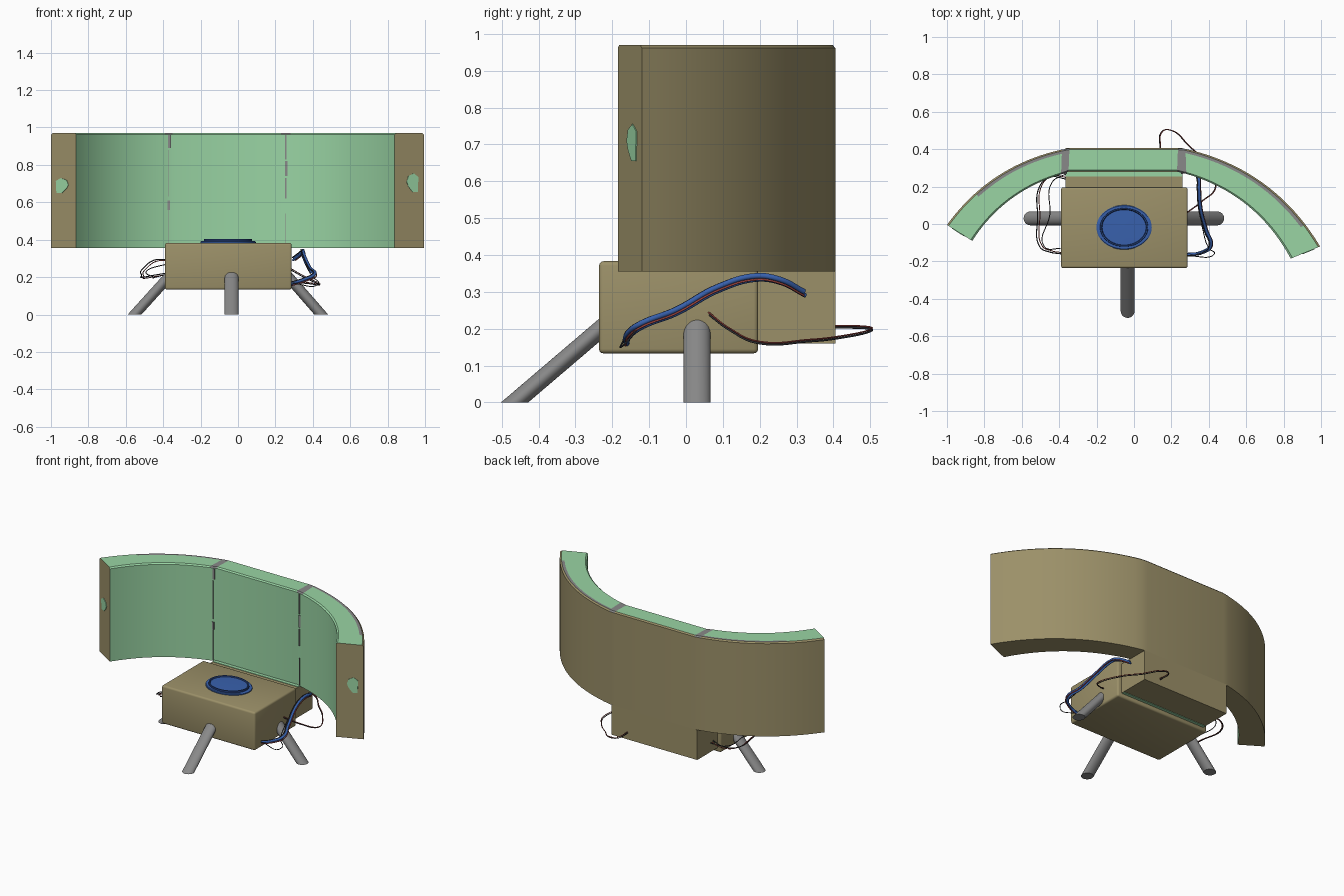
import bpy, bmesh, math
from mathutils import Vector

if "Cube" in bpy.data.objects:
    bpy.data.objects.remove(bpy.data.objects["Cube"])


def mat(name, r, g, b):
    m = bpy.data.materials.new(name)
    m.diffuse_color = (r, g, b, 1)
    m.use_nodes = True
    m.node_tree.nodes["Principled BSDF"].inputs["Base Color"].default_value = m.diffuse_color
    return m


TAN = mat("tan", 0.33, 0.28, 0.14)
GREEN = mat("green", 0.32, 0.66, 0.37)
GREY = mat("grey", 0.25, 0.25, 0.25)
BLUE = mat("blue", 0.04, 0.12, 0.42)
NAVY = mat("navy", 0.015, 0.04, 0.16)
RED = mat("red", 0.35, 0.06, 0.05)
BLACK = mat("black", 0.03, 0.03, 0.035)


def add(name, bm, mats, smooth=True):
    bmesh.ops.recalc_face_normals(bm, faces=bm.faces)
    me = bpy.data.meshes.new(name)
    bm.to_mesh(me)
    bm.free()
    ob = bpy.data.objects.new(name, me)
    bpy.context.collection.objects.link(ob)
    for m in mats:
        me.materials.append(m)
    if smooth:
        bpy.ops.object.select_all(action='DESELECT')
        ob.select_set(True)
        bpy.context.view_layer.objects.active = ob
        bpy.ops.object.shade_smooth_by_angle(angle=math.radians(35))
    return ob


def box(name, x0, x1, y0, y1, z0, z1, m, bevel=0):
    bm = bmesh.new()
    bmesh.ops.create_cube(bm, size=1)
    for v in bm.verts:
        v.co = (x0 + (v.co.x + .5) * (x1 - x0), y0 + (v.co.y + .5) * (y1 - y0),
                z0 + (v.co.z + .5) * (z1 - z0))
    if bevel:
        bmesh.ops.bevel(bm, geom=bm.edges[:], offset=bevel, segments=3, profile=.5, affect='EDGES')
    return add(name, bm, [m])


def bridge(bm, rings, closed=True):
    """Quads between successive rings; yields (face, ring index, segment index)."""
    out = []
    n = len(rings[0])
    for i in range(len(rings) - 1):
        a, b = rings[i], rings[i + 1]
        for j in range(n if closed else n - 1):
            k = (j + 1) % n
            out.append((bm.faces.new((a[j], a[k], b[k], b[j])), i, j))
    return out


def arc(p0, p1, sag, n=20):
    p0, p1 = Vector(p0), Vector(p1)
    d = (p1 - p0).normalized()
    nrm = Vector((-d.y, d.x))
    return [p0.lerp(p1, i / n) + nrm * sag * 4 * (i / n) * (1 - i / n) for i in range(n + 1)]


# curved wall: two bent wings and a flat middle, green inside and on top
N = 20
Z0, Z1 = .355, .97
outer = arc((-1, -.005), (-.385, .398), .07) + arc((-.345, .405), (.235, .405), 0, 1) \
    + arc((.275, .402), (.995, -.12), .095)
inner = arc((-.865, -.09), (-.39, .265), .055) + arc((-.35, .28), (.23, .28), 0, 1) \
    + arc((.28, .268), (.838, -.185), .075)
bm = bmesh.new()
rings = []
for o, i in zip(outer, inner):
    prof = [(0, Z0), (0, Z1 - .008), (.06, Z1), (.83, Z1), (.94, Z1), (1, Z1 - .008), (1, Z0)]
    rings.append([bm.verts.new((*i.lerp(o, t), z)) for t, z in prof])
for f, i, j in bridge(bm, rings):
    joint = i in (N, N + 2)
    worn = j == 3 and (6 <= i < N or N + 2 < i < 2 * N)
    if j in (1, 2, 3, 4) and (joint or worn):
        f.material_index = 2
    elif j < 4:
        f.material_index = 1
bm.faces.new(rings[0])
bm.faces.new(rings[-1])
add("curved_wall", bm, [TAN, GREEN, GREY])

# worn green spots on the wall ends
for name, o, i, us, z0, z1, side in (
        ("left_end_spot", outer[0], inner[0], (.3, .8), .65, .73, -1),
        ("right_end_spot", outer[-1], inner[-1], (.4, .8), .655, .755, 1)):
    d = o - i
    nrm = Vector((-abs(d.y) if side < 0 else d.y, -abs(d.x))).normalized()
    bm = bmesh.new()
    shape = [(.5, 0), (.95, 0), (1, .8), (.6, 1), (.15, .85), (0, .55), (.15, .3)]
    loops = []
    for off in (-.001, .003):
        loops.append([bm.verts.new((*(i + d * (us[0] + (us[1] - us[0]) * u) + nrm * off),
                                    z0 + (z1 - z0) * w)) for u, w in shape])
    bridge(bm, loops)
    bm.faces.new(loops[1])
    add(name, bm, [GREEN], False)

# broken grey seams on the inner wall
for k, (x, za, zb, w) in enumerate(((-.37, .36, .56, .004), (-.37, .56, .61, .012), (-.37, .63, .88, .004),
                                    (-.366, .89, .96, .014), (.255, .36, .54, .004),
                                    (.255, .62, .73, .006), (.257, .74, .82, .014), (.255, .83, .96, .006))):
    box("wall_seam_%d" % k, x - w / 2, x + w / 2, .268, .279, za, zb, GREY)

# support block under the wall, with green gap strips
box("support_block", -.365, .258, .192, .405, .16, Z0 + .001, TAN)
box("gap_strip_top", -.365, .258, .255, .279, Z0, Z0 + .004, GREEN)
box("gap_strip_bottom", -.362, .255, .197, .217, .157, .163, GREEN)

# main box
box("body_box", -.39, .287, -.236, .196, .133, .383, TAN, .012)

# blue oval dial on top
bm = bmesh.new()
S = 48
rings = []
for r, z in ((1, .378), (1, .389), (.97, .392), (.87, .392), (.86, .404), (.82, .404), (.79, .397), (.001, .399)):
    rings.append([bm.verts.new((-.053 + .148 * r * math.cos(2 * math.pi * k / S),
                                -.018 + .119 * r * math.sin(2 * math.pi * k / S), z)) for k in range(S)])
for f, i, j in bridge(bm, rings):
    if i in (3, 5):
        f.material_index = 1
bm.faces.new(rings[-1])
add("top_dial", bm, [BLUE, NAVY])


# slanted legs with flat feet
def leg(name, foot, top, r=.037, n=32):
    bm = bmesh.new()
    loops = [[bm.verts.new((p[0] + r * math.cos(2 * math.pi * k / n),
                            p[1] + r * math.sin(2 * math.pi * k / n), p[2])) for k in range(n)]
             for p in (foot, top)]
    bridge(bm, loops)
    for l in loops:
        bm.faces.new(l)
    add(name, bm, [GREY])


leg("front_leg", (-.034, -.465, 0), (-.034, -.2, .226))
leg("right_leg", (.445, .03, 0), (.24, .03, .235))
leg("left_leg", (-.553, .03, 0), (-.34, .03, .235))


# loose cables
def cable(name, pts, r, m, shift=(0, 0, 0)):
    cu = bpy.data.curves.new(name, 'CURVE')
    cu.dimensions = '3D'
    cu.bevel_depth = r
    cu.bevel_resolution = 2
    cu.use_fill_caps = True
    sp = cu.splines.new('BEZIER')
    sp.bezier_points.add(len(pts) - 1)
    sp.resolution_u = 8
    for b, p in zip(sp.bezier_points, pts):
        b.co = Vector(p) + Vector(shift)
        b.handle_left_type = b.handle_right_type = 'AUTO'
    cu.materials.append(m)
    ob = bpy.data.objects.new(name, cu)
    bpy.context.collection.objects.link(ob)


right = [(.28, -.165, .165), (.36, -.155, .19), (.41, -.12, .215), (.385, -.03, .25),
         (.355, .09, .315), (.348, .19, .343), (.345, .25, .335), (.30, .32, .30)]
cable("right_cable_a", right, .008, BLUE)
cable("right_cable_b", right, .006, BLUE, (-.006, .004, -.01))
cable("right_wire_red", right, .003, RED, (.008, 0, -.01))
cable("right_wire_black", right, .003, BLACK, (-.01, -.004, .004))
cable("right_wire_loose", [(.28, -.17, .17), (.43, -.16, .165), (.4, -.13, .2), (.36, 0, .27)], .0025, BLACK)
left = [(-.385, -.16, .295), (-.45, -.15, .29), (-.505, -.12, .25), (-.515, .04, .21),
        (-.505, .2, .2), (-.45, .25, .21), (-.36, .24, .225)]
cable("left_wire_black", left, .003, BLACK)
cable("left_wire_red", left, .0025, RED, (.012, .006, -.006))
cable("left_wire_inner", [(-.38, -.13, .27), (-.48, -.12, .24), (-.45, .05, .2), (-.44, .22, .2), (-.36, .27, .22)],
      .0025, BLACK)
back = [(.28, .06, .24), (.36, .12, .195), (.435, .2, .16), (.38, .33, .165), (.29, .42, .175),
        (.2, .5, .193), (.15, .495, .2), (.138, .4, .203)]
cable("back_wire_black", back, .0028, BLACK)
cable("back_wire_red", back, .0022, RED, (.004, 0, .005))
